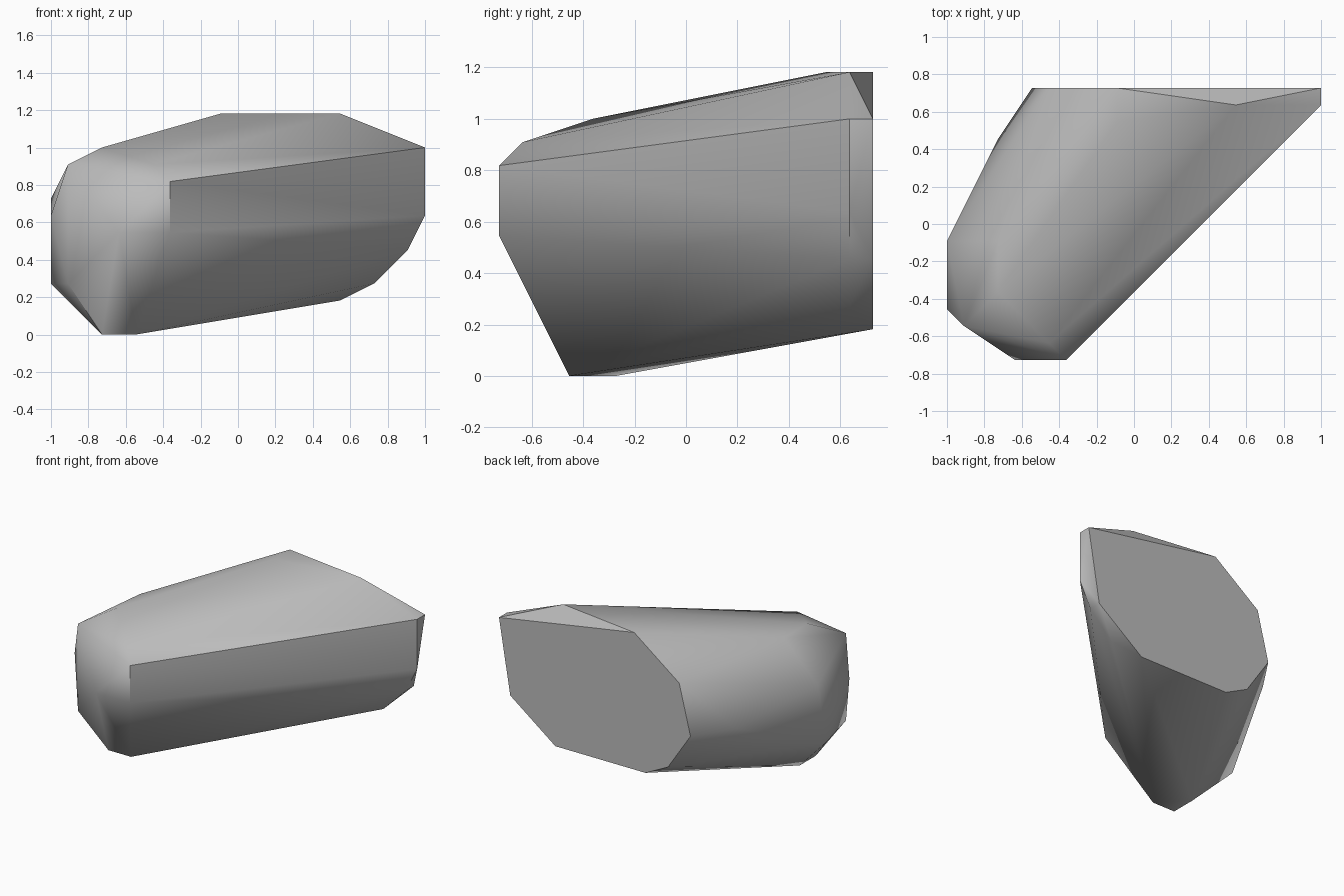
import bpy
import bmesh
import math

# Remove the default cube if present
default_cube = bpy.data.objects.get("Cube")
if default_cube:
    bpy.data.objects.remove(default_cube, do_unlink=True)

GRID = 1 / 11  # corner points sit on a regular grid

# Single stone colour
stone = bpy.data.materials.new("stone_grey")
stone.use_nodes = True
colour = (0.5, 0.5, 0.5, 1)
stone.diffuse_color = colour
stone.node_tree.nodes["Principled BSDF"].inputs["Base Color"].default_value = colour

# Cross-sections: depth along y -> corners as (x, z), in grid steps
sections = {
    # flat cut at the back
    8: [(11, 11), (-1, 13), (-5, 10), (-6, 6), (-4, 3), (-2, 2), (6, 2), (10, 5)],
    # bevelled rim and crest
    7: [(6, 13), (11, 11), (11, 7), (10, 5), (8, 3)],
    6: [(-1, 13)],
    # bulging flank
    5: [(-8, 6)],
    -1: [(-11, 8), (-8, 11)],
    -2: [(-11, 3)],
    # small foot and shoulder
    -3: [(-8, 0)],
    -4: [(-8, 11)],
    -5: [(-11, 7), (-8, 0), (-6, 0)],
    # blunt nose
    -6: [(-10, 10), (-10, 3)],
    -7: [(-5, 10)],
    -8: [(-4, 9), (-4, 6), (-7, 6)],
}

# Wrap all sections in one convex skin
bm = bmesh.new()
for y, corners in sections.items():
    for x, z in corners:
        bm.verts.new((x * GRID, y * GRID, z * GRID))
hull = bmesh.ops.convex_hull(bm, input=bm.verts[:])
loose = [v for v in bm.verts if not v.link_faces]
bmesh.ops.delete(bm, geom=loose, context="VERTS")

# Merge coplanar triangles into clean facets
bmesh.ops.dissolve_limit(bm, angle_limit=math.radians(0.5),
                         verts=bm.verts[:], edges=bm.edges[:])
bmesh.ops.recalc_face_normals(bm, faces=bm.faces[:])

mesh = bpy.data.meshes.new("boulder")
bm.to_mesh(mesh)
bm.free()
mesh.materials.append(stone)
boulder = bpy.data.objects.new("boulder", mesh)
bpy.context.collection.objects.link(boulder)

# Soft facets, crisp main edges
bpy.ops.object.select_all(action="DESELECT")
boulder.select_set(True)
bpy.context.view_layer.objects.active = boulder
bpy.ops.object.shade_smooth_by_angle(angle=math.radians(40))
